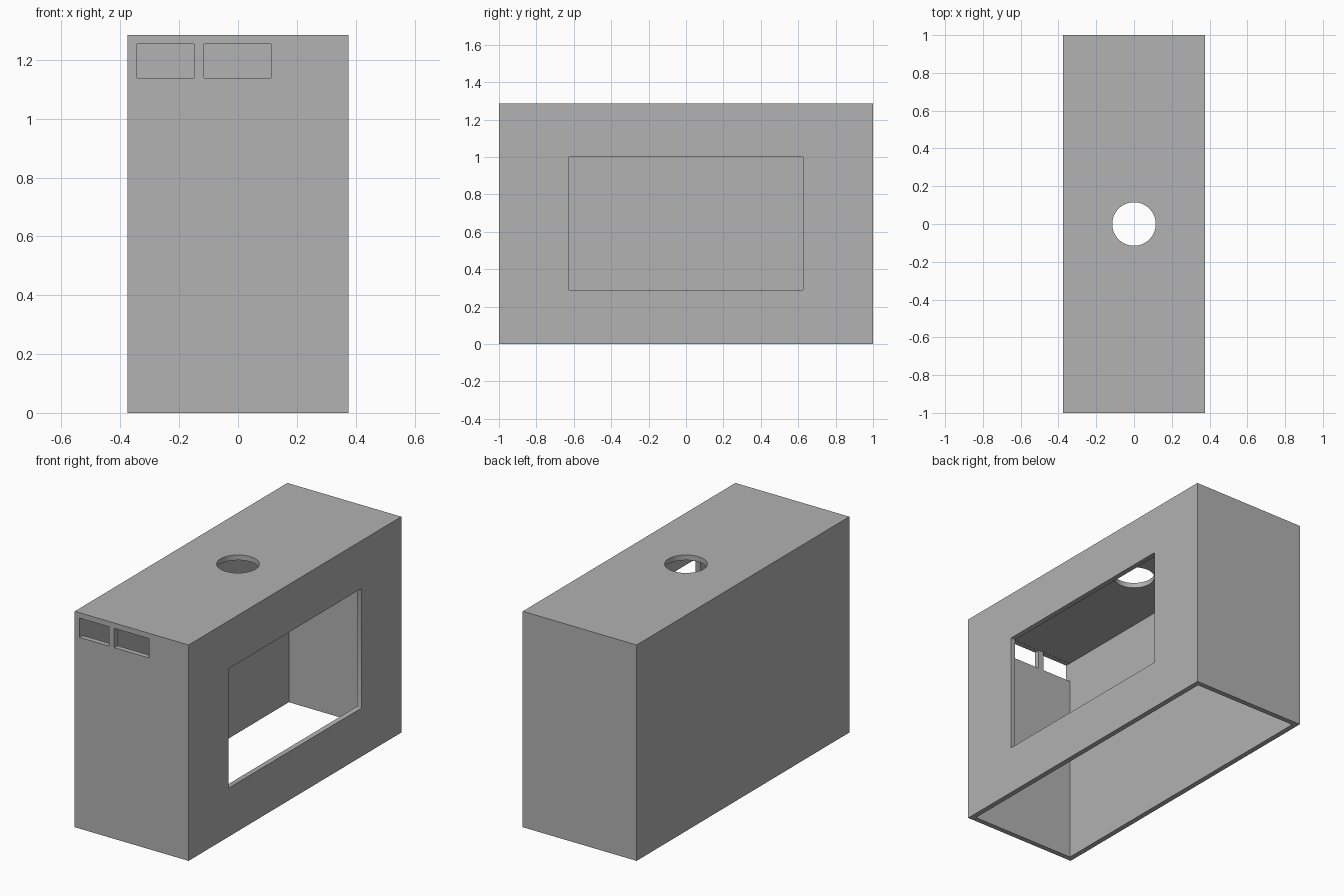
import bpy
from mathutils import Vector

cube = bpy.data.objects.get("Cube")
if cube:
    bpy.data.objects.remove(cube, do_unlink=True)

WIDTH, LENGTH, HEIGHT, WALL = 0.75, 2.0, 1.285, 0.031

grey = bpy.data.materials.new("plain grey")
grey.use_nodes = True
colour = (0.445, 0.445, 0.445, 1)
grey.diffuse_color = colour
grey.node_tree.nodes["Principled BSDF"].inputs["Base Color"].default_value = colour


def box(name, low, high):
    """Box spanning two opposite corners."""
    low, high = Vector(low), Vector(high)
    bpy.ops.mesh.primitive_cube_add(size=1, location=(low + high) / 2)
    ob = bpy.context.object
    ob.name = name
    ob.scale = high - low
    bpy.ops.object.transform_apply(location=True, rotation=False, scale=True)
    ob.data.materials.append(grey)
    return ob


def cut(target, cutter):
    """Subtract the cutter, then discard it."""
    mod = target.modifiers.new(cutter.name, "BOOLEAN")
    mod.operation = "DIFFERENCE"
    mod.solver = "EXACT"
    mod.object = cutter
    bpy.context.view_layer.objects.active = target
    bpy.ops.object.modifier_apply(modifier=mod.name)
    bpy.data.objects.remove(cutter, do_unlink=True)


# Hollow cover, open underneath
hx, hy = WIDTH / 2, LENGTH / 2
cover = box("box_cover", (-hx, -hy, 0), (hx, hy, HEIGHT))
cut(cover, box("cavity", (WALL - hx, WALL - hy, -0.1),
               (hx - WALL, hy - WALL, HEIGHT - WALL)))

# Large side window with slightly eased corners
window = box("window_opening", (0.3, -0.627, 0.289), (0.45, 0.627, 1.0))
bevel = window.modifiers.new("eased corners", "BEVEL")
bevel.width = 0.006
bevel.segments = 3
bpy.ops.object.modifier_apply(modifier=bevel.name)
cut(cover, window)

# Two slots in the front wall
for x0, x1 in ((-0.343, -0.149), (-0.115, 0.113)):
    cut(cover, box("slot_opening", (x0, -1.1, 1.138), (x1, -0.9, 1.253)))

# Round hole in the top
bpy.ops.mesh.primitive_cylinder_add(vertices=64, radius=0.115, depth=0.2,
                                    location=(0, 0, HEIGHT))
hole = bpy.context.object
hole.name = "round_opening"
hole.data.materials.append(grey)
cut(cover, hole)

# Smooth the hole rim, keep every corner sharp
bpy.ops.object.select_all(action="DESELECT")
cover.select_set(True)
bpy.context.view_layer.objects.active = cover
bpy.ops.object.shade_smooth_by_angle()
